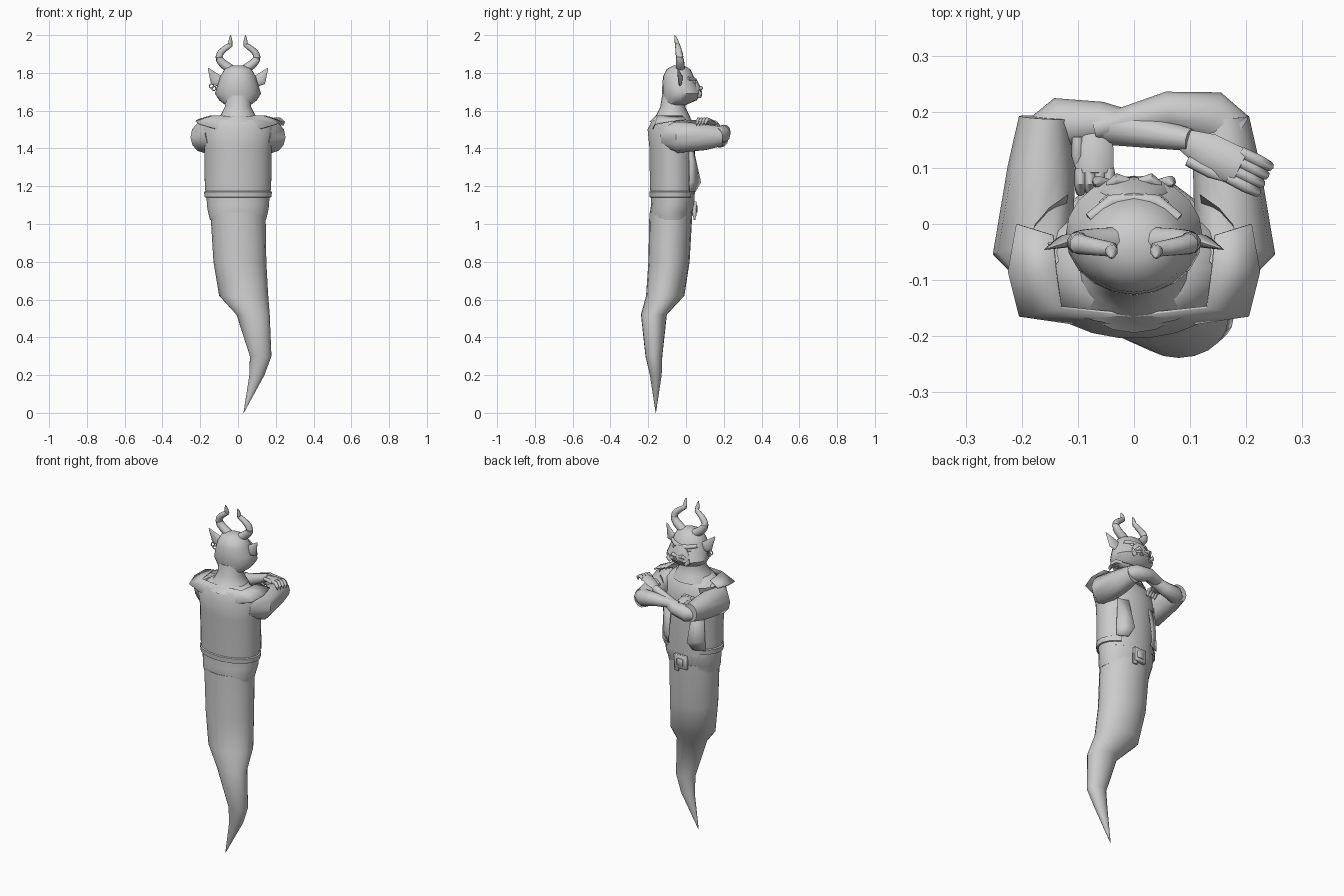
import bpy, bmesh, math
from mathutils import Vector

if "Cube" in bpy.data.objects:
    bpy.data.objects.remove(bpy.data.objects["Cube"])

tone = .6
grey = bpy.data.materials.new("plain grey")
grey.use_nodes = True
grey.diffuse_color = (tone, tone, tone, 1)
grey.node_tree.nodes["Principled BSDF"].inputs["Base Color"].default_value = grey.diffuse_color
UP = Vector((0, 0, 1))


def finish(name, bm, mirrored=False, thickness=0):
    bmesh.ops.recalc_face_normals(bm, faces=bm.faces)
    mesh = bpy.data.meshes.new(name)
    bm.to_mesh(mesh)
    bm.free()
    mesh.materials.append(grey)
    part = bpy.data.objects.new(name, mesh)
    bpy.context.collection.objects.link(part)
    bpy.ops.object.select_all(action="DESELECT")
    part.select_set(True)
    bpy.context.view_layer.objects.active = part
    bpy.ops.object.shade_smooth_by_angle(angle=math.radians(50))
    if mirrored:
        part.modifiers.new("mirror", "MIRROR")
    if thickness:
        part.modifiers.new("thickness", "SOLIDIFY").thickness = thickness
    return part


def bridge(bm, rings, closed):
    rows = [[bm.verts.new(point) for point in ring] for ring in rings]
    for low, high in zip(rows, rows[1:]):
        for i in range(0 if closed else 1, len(low)):
            bm.faces.new((low[i - 1], low[i], high[i], high[i - 1]))
    return rows


def sweep(name, path, depth=1, sides=10, level=False, opening=0, mirrored=False):
    """Skin ovals along (x, y, z, half width); level keeps them flat, opening parts the front."""
    points = [Vector(stop[:3]) for stop in path]
    turn = math.tau - 2 * opening
    steps = sides - 1 if opening else sides
    angles = [math.pi / 2 + opening + turn * i / steps for i in range(sides)]
    rings = []
    for i, (point, stop) in enumerate(zip(points, path)):
        across, over = Vector((1, 0, 0)), Vector((0, 1, 0))
        if not level:
            along = points[min(i + 1, len(points) - 1)] - points[max(i - 1, 0)]
            across = along.cross(UP).normalized()
            over = across.cross(along).normalized()
        radius = max(stop[3], .001)
        rings.append([point + radius * (across * math.cos(a) + over * depth * math.sin(a))
                      for a in angles])
    bm = bmesh.new()
    rows = bridge(bm, rings, closed=not opening)
    if not opening:
        bm.faces.new(rows[0])
        bm.faces.new(rows[-1])
    return finish(name, bm, mirrored)


def body(name, profile, depth, sides=20, opening=0):
    """Level sweep up the middle from (y, z, half width) rings."""
    return sweep(name, [(0, *ring) for ring in profile], depth, sides, True, opening)


def sheet(name, rows):
    bm = bmesh.new()
    bridge(bm, rows, closed=False)
    return finish(name, bm, mirrored=True, thickness=.005)


def box(name, centre, size):
    bm = bmesh.new()
    bmesh.ops.create_cube(bm, size=1)
    bmesh.ops.scale(bm, vec=size, verts=bm.verts)
    bmesh.ops.translate(bm, vec=centre, verts=bm.verts)
    bmesh.ops.bevel(bm, geom=bm.edges[:], offset=.002, segments=1, affect="EDGES")
    return finish(name, bm)


def hoop(name, centre):
    bpy.ops.mesh.primitive_torus_add(location=centre, rotation=(math.pi / 2, 0, 0),
                                     major_radius=.011, minor_radius=.003,
                                     major_segments=14, minor_segments=6)
    part = bpy.context.object
    part.name = name
    part.data.materials.append(grey)
    bpy.ops.object.shade_smooth()


def hand(side, wrist, reach):
    """Flat palm, four fingers curling down past it, and a thumb."""
    wrist, reach = Vector(wrist), Vector(reach)
    across = reach.cross(UP).normalized() * .017

    def run(name, start, stops, depth=1):
        sweep(side + name, [(*(start + reach * t - UP * drop), radius)
                            for t, drop, radius in stops], depth, sides=8)

    run("_palm", wrist, [(0, 0, .02), (.4, 0, .033), (.9, 0, .034), (1, 0, .03)], depth=.4)
    for finger in range(4):
        run("_finger", wrist + across * (finger - 1.5),
            [(.9, 0, .01), (1.2, 0, .011), (1.4, .02, .009), (1.4, .04, .004)])
    run("_thumb", wrist + across * 1.8, [(.2, 0, .01), (.6, 0, .011), (.9, .01, .004)])


# Wispy tail in place of legs
sweep("tail", [(.03, -.16, 0, 0), (.1, -.16, .2, .04), (.12, -.17, .3, .057),
               (.08, -.17, .52, .088), (.03, -.11, .62, .13), (.01, -.09, .8, .14),
               (0, -.08, 1.06, .146)], depth=.78, sides=20, level=True)

# Sash with a notch at the back, and its buckle
sash = body("waist_sash", [(-.08, 1.02, .148), (-.08, 1.06, .158), (-.07, 1.1, .165),
                           (-.07, 1.15, .166)], depth=.7)
for v in sash.data.vertices:
    if v.co.z < 1.03 and abs(v.co.x) < .02 and v.co.y < 0:
        v.co.z = 1.06
box("buckle_plate", (0, .045, 1.08), (.08, .02, .08))
box("buckle_bar", (0, .055, 1.08), (.04, .01, .04))
box("belt_end", (.03, .045, 1.05), (.03, .01, .06))

# Bare torso and neck
body("torso", [(-.06, 1.12, .16), (-.06, 1.3, .165), (-.07, 1.45, .18), (-.08, 1.52, .17),
               (-.08, 1.57, .11)], depth=.66)
body("neck", [(-.08, 1.54, .12), (-.07, 1.58, .09), (-.07, 1.62, .07), (-.06, 1.68, .07)], depth=.95)

# Open vest with hem, broad collar and hanging front flaps
gap = math.radians(38)
body("vest", [(-.07, 1.14, .17), (-.07, 1.2, .177), (-.07, 1.4, .18), (-.07, 1.5, .195),
              (-.05, 1.55, .19)], depth=.69, opening=gap)
body("vest_hem", [(-.07, 1.14, .17), (-.07, 1.142, .178), (-.07, 1.17, .181),
                  (-.07, 1.175, .172)], depth=.69, opening=gap)
sheet("collar", [[(.21, 0, 1.555), (.145, -.02, 1.575)], [(.225, -.085, 1.545), (.14, -.08, 1.575)],
                 [(.205, -.165, 1.53), (.13, -.15, 1.575)], [(0, -.195, 1.47), (0, -.165, 1.57)]])
sheet("vest_flaps", [[(.13, .02, 1.4), (.07, .04, 1.4)], [(.14, .02, 1.22), (.06, .08, 1.22)],
                     [(.14, .02, 1.17), (.08, .05, 1.17)]])

# Head with broad jaw, muzzle and brow
body("head", [(-.06, 1.63, .067), (-.03, 1.655, .1), (-.02, 1.69, .122), (-.03, 1.73, .11),
              (-.04, 1.78, .094), (-.04, 1.82, .072), (-.04, 1.84, .03)], depth=.87)
body("muzzle", [(.04, 1.665, .05), (.05, 1.69, .07), (.05, 1.72, .06), (.04, 1.77, .03)],
     depth=.5, sides=14)
sweep("brow", [(.08, .01, 1.77, .01), (.04, .04, 1.765, .013), (0, .045, 1.76, .012)], mirrored=True)
hoop("nose_ring", (.015, .083, 1.69))

# Paired face parts
sweep("nostrils", [(.01, .076, 1.715, .007), (.03, .08, 1.72, .011), (.045, .07, 1.71, .007)], mirrored=True)
sweep("tusks", [(.05, .07, 1.675, .012), (.065, .075, 1.69, .011), (.07, .07, 1.715, 0)], mirrored=True)
sweep("eyes", [(.03, .04, 1.748, .006), (.045, .042, 1.75, .012), (.06, .035, 1.748, .006)], mirrored=True)
sweep("ears", [(.08, -.03, 1.75, .01), (.12, -.03, 1.765, .012), (.158, -.045, 1.825, 0)],
      depth=2.8, mirrored=True)
for drop in (0, .012):
    hoop("earring", (-.14 + drop, -.035, 1.73 - drop))

# Horns bow outward, then hook in and rise to a point
horn = []
for step in range(15):
    t = step / 14
    bow = max(0, math.sin(math.pi * t * 1.4))
    horn.append((.04 + .06 * bow, -.03 - .03 * t * t, 1.82 + .18 * t, .025 * math.sqrt(1 - t)))
sweep("horns", horn, mirrored=True)

# Folded arms: matching upper arms, forearms crossing at different heights
sweep("upper_arms", [(.13, -.08, 1.47, .07), (.18, -.04, 1.46, .073), (.165, .1, 1.46, .06),
                     (.16, .19, 1.465, .045)], depth=1.15, sides=12, mirrored=True)
sweep("left_forearm", [(.18, .16, 1.47, .04), (.14, .19, 1.475, .047), (.06, .2, 1.49, .036),
                       (-.07, .17, 1.48, .02)], sides=12)
sweep("right_forearm", [(-.17, .15, 1.45, .04), (-.13, .18, 1.45, .046), (-.06, .18, 1.46, .038),
                        (.1, .15, 1.53, .02)], sides=12)

# Hands: one resting on the arm, one tucked against the chest
hand("right", wrist=(.09, .15, 1.53), reach=(.1, -.05, .02))
hand("left", wrist=(-.07, .17, 1.48), reach=(0, -.08, .01))
